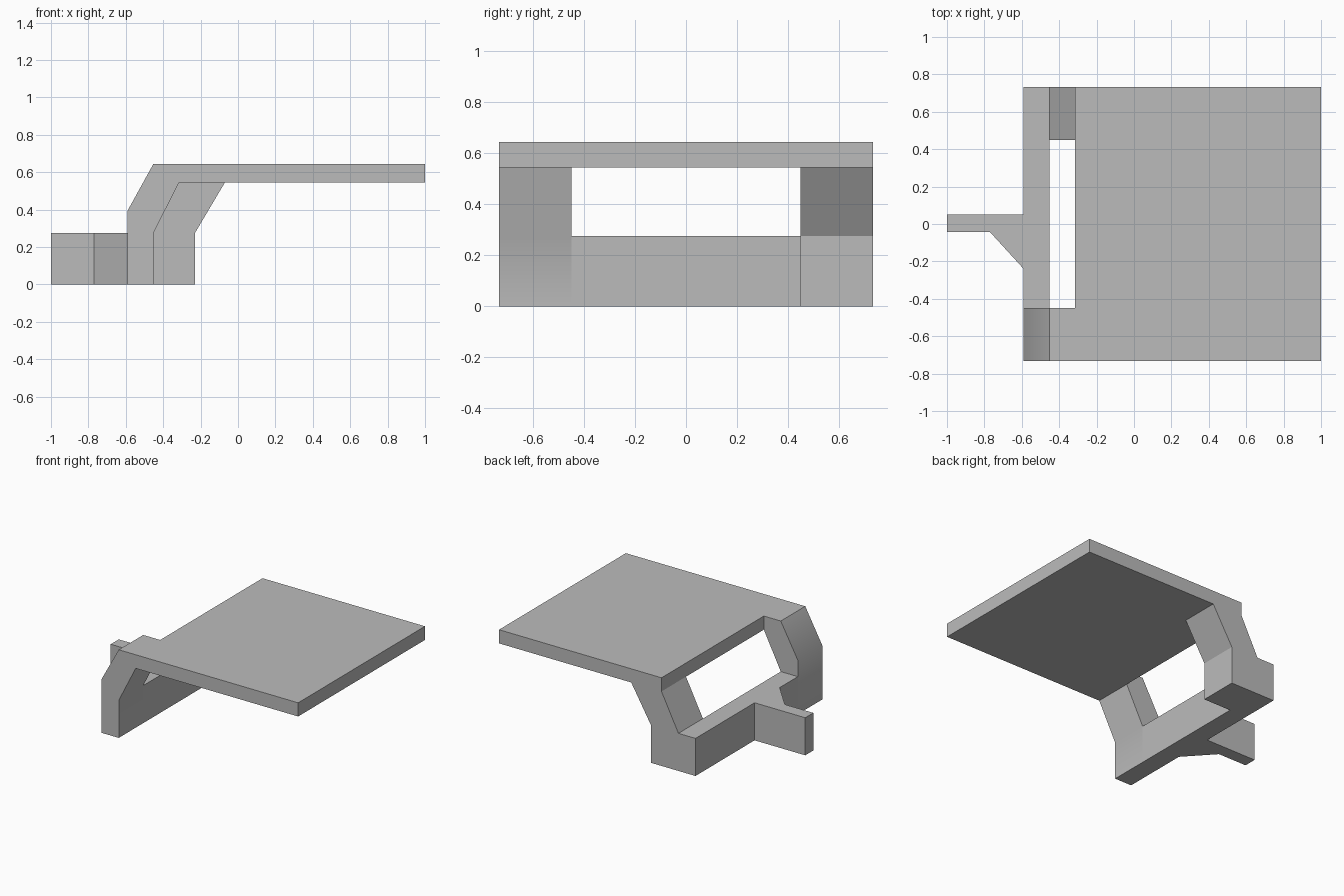
import bpy
import bmesh
import math

cube = bpy.data.objects.get("Cube")
if cube:
    bpy.data.objects.remove(cube, do_unlink=True)

# Single plain grey material
GREY = (0.5, 0.5, 0.5, 1.0)
grey = bpy.data.materials.new("plain_grey")
grey.use_nodes = True
grey.diffuse_color = GREY
grey.node_tree.nodes["Principled BSDF"].inputs["Base Color"].default_value = GREY

# Shared levels
HALF_Y = 0.733      # half depth
INNER_Y = 0.45      # inner side of both arms
BAR_TOP = 0.275
UNDER, TOP = 0.545, 0.645
OUT_X, BAR_X, SLOT_X = -0.59, -0.452, -0.315


def prism(name, profile, axis, start, end):
    """Extrude a closed outline along y (x, z points) or z (x, y points)."""
    def place(a, b, t):
        return (a, t, b) if axis == "y" else (a, b, t)

    bm = bmesh.new()
    face = bm.faces.new([bm.verts.new(place(a, b, start)) for a, b in profile])
    moved = bmesh.ops.extrude_face_region(bm, geom=[face])["geom"]
    verts = [g for g in moved if isinstance(g, bmesh.types.BMVert)]
    bmesh.ops.translate(bm, verts=verts, vec=place(0, 0, end - start))
    bmesh.ops.recalc_face_normals(bm, faces=bm.faces)
    mesh = bpy.data.meshes.new(name)
    bm.to_mesh(mesh)
    bm.free()
    mesh.materials.append(grey)
    obj = bpy.data.objects.new(name, mesh)
    bpy.context.collection.objects.link(obj)
    bpy.ops.object.select_all(action="DESELECT")
    obj.select_set(True)
    bpy.context.view_layer.objects.active = obj
    bpy.ops.object.shade_smooth_by_angle(angle=math.radians(30))
    return obj


def box(x0, x1, z0, z1):
    return [(x0, z0), (x1, z0), (x1, z1), (x0, z1)]


# Flat top plate
prism("top_plate", box(SLOT_X, 1.0, UNDER, TOP), "y", -HALF_Y, HALF_Y)

# Front arm rises outside and bends over into the plate
prism("front_arm", [(OUT_X, 0), (BAR_X, 0), (BAR_X, BAR_TOP), (SLOT_X, UNDER),
                    (SLOT_X, TOP), (BAR_X, TOP), (OUT_X, 0.395)],
      "y", -HALF_Y, -INNER_Y)

# Back arm has a wide foot and leans in under the plate
prism("back_arm", [(OUT_X, 0), (-0.23, 0), (-0.23, BAR_TOP), (-0.07, UNDER),
                   (SLOT_X, UNDER), (BAR_X, BAR_TOP), (OUT_X, BAR_TOP)],
      "y", INNER_Y, HALF_Y)

# Low bar joining the arms
prism("base_bar", box(OUT_X, BAR_X, 0, BAR_TOP), "y", -INNER_Y, INNER_Y)

# Side tab with its diagonal brace
prism("side_tab", [(-1.0, -0.043), (-0.77, -0.043), (OUT_X, -0.24),
                   (OUT_X, 0.05), (-1.0, 0.05)], "z", 0, BAR_TOP)
